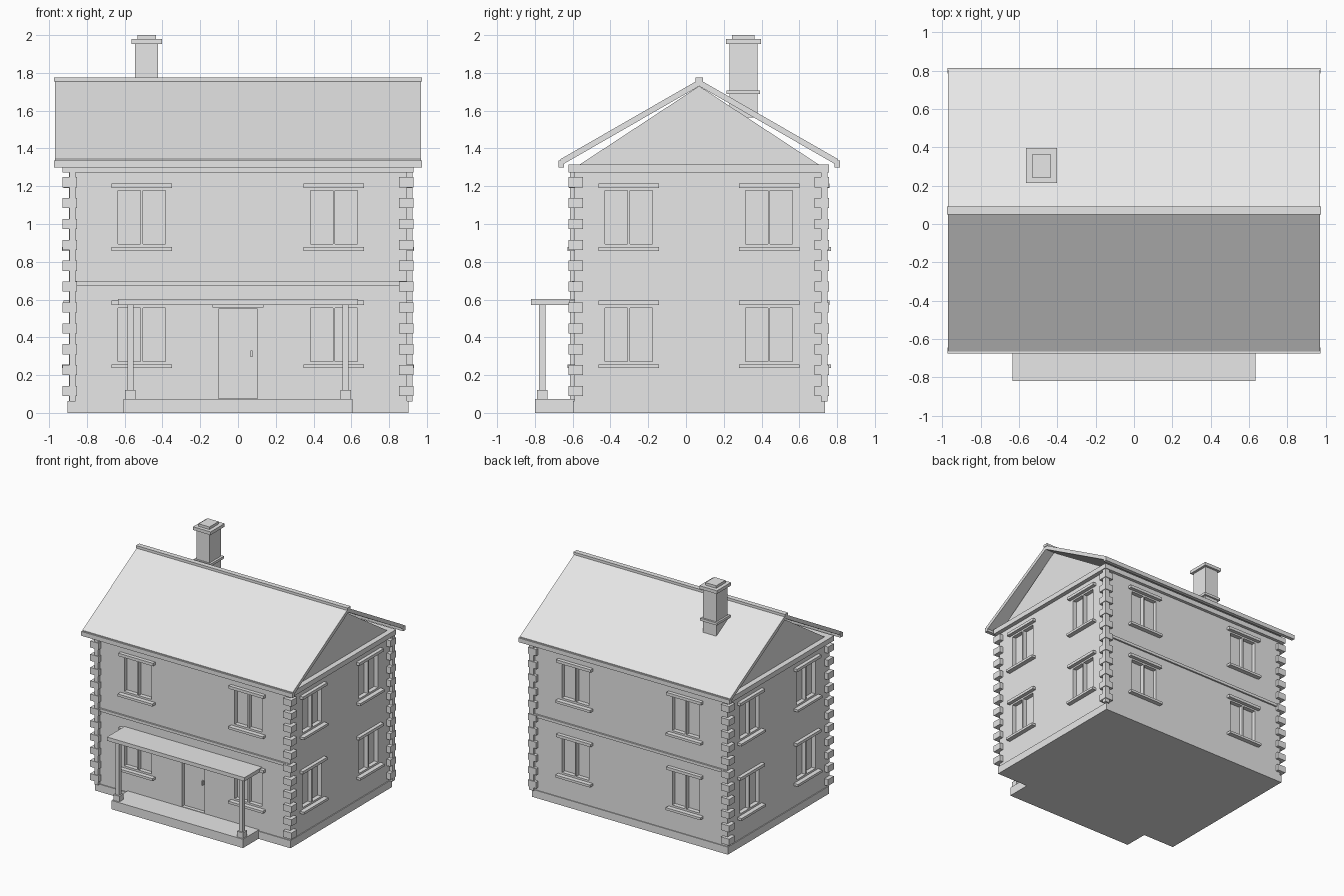
import bpy, bmesh

if "Cube" in bpy.data.objects:
    bpy.data.objects.remove(bpy.data.objects["Cube"])

stone = bpy.data.materials.new("pale grey")
stone.use_nodes = True
GREY = (0.8, 0.8, 0.8, 1)
stone.diffuse_color = GREY
stone.node_tree.nodes["Principled BSDF"].inputs["Base Color"].default_value = GREY

HX, Y0, Y1 = 0.895, -0.59, 0.73     # wall planes
MID = (Y0 + Y1) / 2


def finish(name, bm):
    bmesh.ops.recalc_face_normals(bm, faces=bm.faces)
    mesh = bpy.data.meshes.new(name)
    bm.to_mesh(mesh)
    bm.free()
    mesh.materials.append(stone)
    ob = bpy.data.objects.new(name, mesh)
    bpy.context.scene.collection.objects.link(ob)
    return ob


def boxes(name, bounds):
    """One object from boxes given as (x0, x1, y0, y1, z0, z1)."""
    bm = bmesh.new()
    for x0, x1, y0, y1, z0, z1 in bounds:
        vs = bmesh.ops.create_cube(bm, size=1)["verts"]
        for v in vs:
            v.co = (x1 if v.co.x > 0 else x0,
                    y1 if v.co.y > 0 else y0,
                    z1 if v.co.z > 0 else z0)
    return finish(name, bm)


def prism(name, profile, half):
    """Extrude a (y, z) profile along x."""
    bm = bmesh.new()
    face = bm.faces.new([bm.verts.new((-half, y, z)) for y, z in profile])
    ext = bmesh.ops.extrude_face_region(bm, geom=[face])["geom"]
    moved = [v for v in ext if isinstance(v, bmesh.types.BMVert)]
    bmesh.ops.translate(bm, verts=moved, vec=(2 * half, 0, 0))
    return finish(name, bm)


def on_wall(side, u, width, d0, d1, z0, z1):
    """Box bounds centred at u along a wall, from depth d0 to d1 outward."""
    a, b = u - width / 2, u + width / 2
    if side == "front":
        return (a, b, Y0 - d1, Y0 - d0, z0, z1)
    if side == "back":
        return (a, b, Y1 + d0, Y1 + d1, z0, z1)
    if side == "east":
        return (HX + d0, HX + d1, a, b, z0, z1)
    return (-HX - d1, -HX - d0, a, b, z0, z1)


# Windows on all four walls, two storeys
recesses, mullions, lintels, sills = [], [], [], []
for side in ("front", "back", "east", "west"):
    for u in ((-0.51, 0.508) if side in ("front", "back") else (-0.303, 0.44)):
        for z in (0.273, 0.894):
            recesses.append(on_wall(side, u, 0.25, -0.035, 0.05, z, z + 0.283))
            mullions.append(on_wall(side, u, 0.012, -0.04, 0, z, z + 0.283))
            lintels.append(on_wall(side, u, 0.32, -0.01, 0.03, z + 0.297, z + 0.321))
            sills.append(on_wall(side, u, 0.32, -0.01, 0.038, z - 0.036, z - 0.016))
boxes("window_mullions", mullions)
boxes("window_lintels", lintels)
boxes("window_sills", sills)

# Door
recesses.append(on_wall("front", 0, 0.206, -0.03, 0.05, 0.077, 0.55))
boxes("door_lintel", [on_wall("front", 0, 0.27, -0.01, 0.012, 0.558, 0.572)])
boxes("door_handle", [on_wall("front", 0.072, 0.01, -0.03, -0.012, 0.295, 0.33)])

# Walls with the openings cut in
walls = boxes("walls", [(-HX, HX, Y0, Y1, 0.05, 1.29)])
cutter = boxes("opening_cutter", recesses)
cutter.hide_render = True
cutter.hide_viewport = True
cut = walls.modifiers.new("openings", "BOOLEAN")
cut.operation = "DIFFERENCE"
cut.solver = "EXACT"
cut.object = cutter

# Base, floor band and cornice
boxes("base", [(-0.902, 0.902, -0.597, 0.737, 0, 0.063)])
boxes("floor_band", [on_wall(s, 0, 2 * HX, -0.01, 0.014, 0.674, 0.698)
                     for s in ("front", "back")])
boxes("cornice", [(-0.93, 0.93, -0.622, 0.756, 1.273, 1.315)])

# Corner stones, with slim posts behind two corners
stones = []
for x in (-0.89, 0.89):
    for y in (-0.583, 0.718):
        for i in range(11):
            z = 0.116 + 0.1105 * i
            stones.append((x - 0.038, x + 0.038, y - 0.038, y + 0.038,
                           z - 0.027, z + 0.027))
boxes("corner_stones", stones)
boxes("corner_posts", [(0.88, 0.923, 0.715, 0.75, 0.06, 1.28),
                       (-0.893, -0.86, -0.615, -0.575, 0.06, 1.28)])

# Attic and roof
prism("attic_gable", [(Y0 + 0.02, 1.31), (Y1 - 0.02, 1.31), (MID, 1.73)], 0.885)
roof = [(-0.735, 1.343), (0, 1.765), (0.735, 1.343),
        (0.735, 1.308), (0, 1.73), (-0.735, 1.308)]
prism("roof", [(MID + y, z) for y, z in roof], 0.97)
boxes("eaves_boards", [(-0.973, 0.973, MID + s * 0.73 - 0.015,
                        MID + s * 0.73 + 0.015, 1.3, 1.336) for s in (-1, 1)])
boxes("ridge_cap", [(-0.975, 0.975, MID - 0.021, MID + 0.021, 1.754, 1.775)])

# Chimney
boxes("chimney", [(-0.545, -0.423, 0.23, 0.378, 1.565, 1.955),
                  (-0.56, -0.405, 0.215, 0.393, 1.687, 1.708),
                  (-0.563, -0.402, 0.213, 0.397, 1.952, 1.979),
                  (-0.533, -0.433, 0.243, 0.363, 1.979, 2.0)])

# Porch
boxes("porch_step", [(-0.606, 0.606, -0.8, -0.58, 0, 0.073)])
boxes("porch_roof", [(-0.634, 0.634, -0.82, -0.58, 0.571, 0.602)])
posts, plinths = [], []
for x in (-0.57, 0.57):
    posts.append((x - 0.016, x + 0.016, -0.779, -0.743, 0.07, 0.575))
    plinths.append((x - 0.028, x + 0.028, -0.789, -0.733, 0.07, 0.12))
boxes("porch_posts", posts)
boxes("porch_plinths", plinths)
